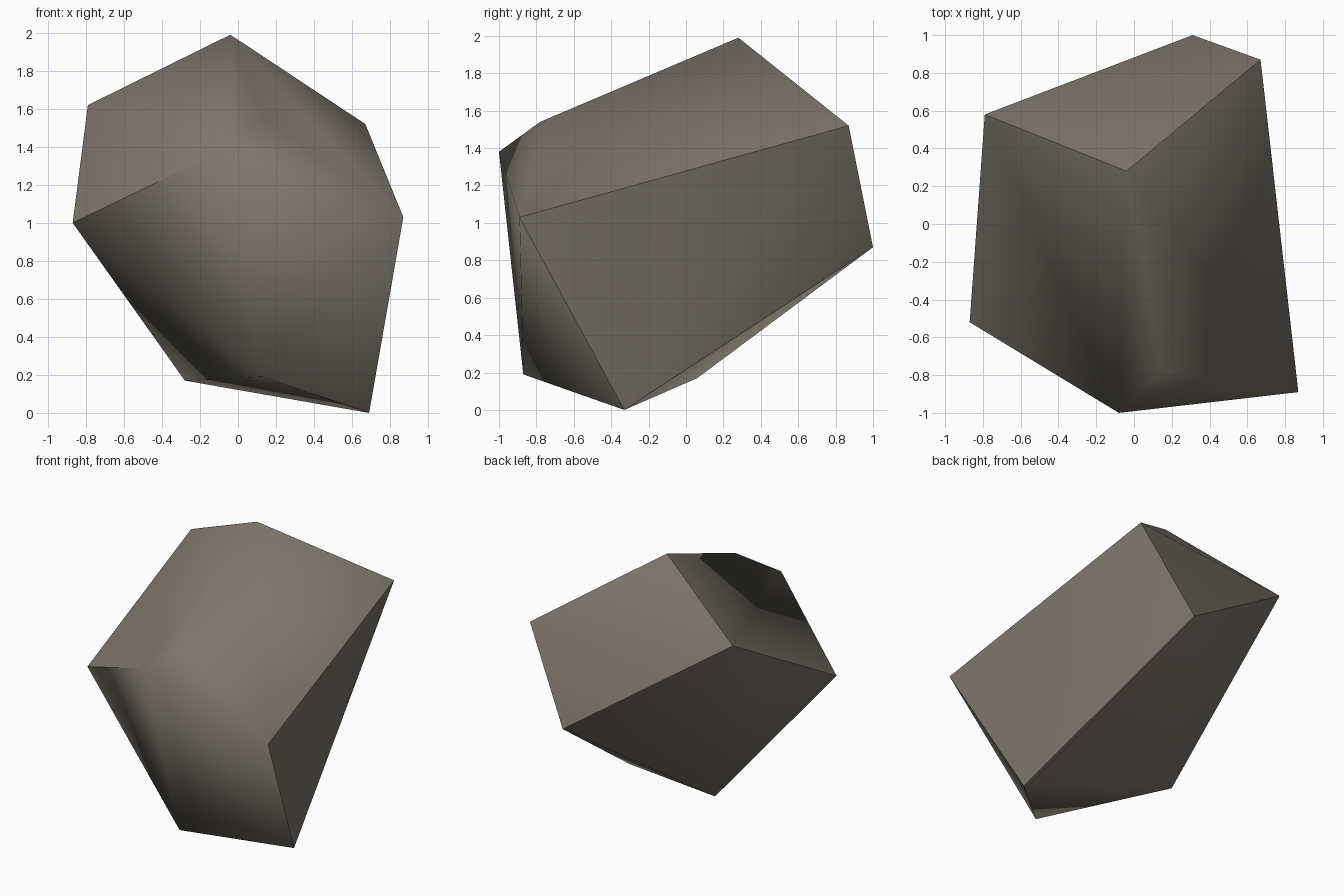
import bpy, bmesh, math

if "Cube" in bpy.data.objects:
    bpy.data.objects.remove(bpy.data.objects["Cube"])

# Corner points of the faceted boulder
corners = [
    (-0.04, 0.28, 1.99),   # peak
    (-0.79, 0.58, 1.62),   # upper back left
    (0.67, 0.87, 1.52),    # upper back right
    (0.14, -0.78, 1.54),   # upper front
    (-0.08, -1.00, 1.38),  # front nose
    (-0.87, -0.52, 1.00),  # middle left
    (0.87, -0.89, 1.03),   # middle right
    (0.31, 1.00, 0.87),    # middle back
    (0.13, -0.87, 0.19),   # lower front
    (-0.28, 0.06, 0.17),   # lower left
    (0.69, -0.33, 0.00),   # foot
]

# Wrap the corners in a closed convex skin
bm = bmesh.new()
for co in corners:
    bm.verts.new(co)
bmesh.ops.convex_hull(bm, input=bm.verts[:])
bmesh.ops.recalc_face_normals(bm, faces=bm.faces[:])
mesh = bpy.data.meshes.new("rock")
bm.to_mesh(mesh)
bm.free()

rock = bpy.data.objects.new("rock", mesh)
bpy.context.collection.objects.link(rock)

# Single warm grey stone colour
stone = bpy.data.materials.new("warm_grey_stone")
stone.diffuse_color = (0.20, 0.175, 0.14, 1.0)
stone.use_nodes = True
stone.node_tree.nodes["Principled BSDF"].inputs["Base Color"].default_value = stone.diffuse_color
mesh.materials.append(stone)

# Soft shading over shallow folds, crisp main ridges
bpy.context.view_layer.objects.active = rock
rock.select_set(True)
bpy.ops.object.shade_smooth_by_angle(angle=math.radians(50))
